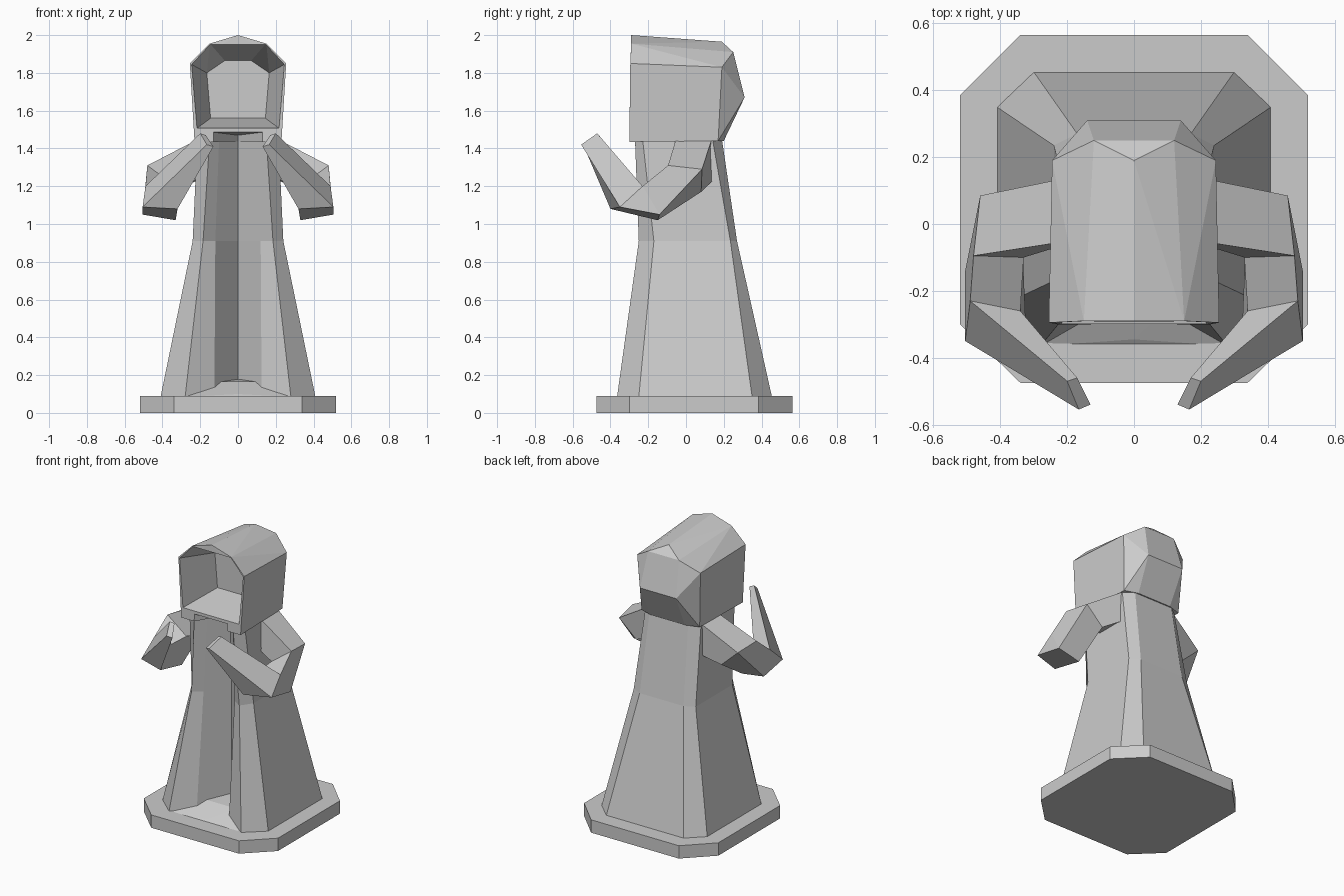
import bpy, bmesh

if "Cube" in bpy.data.objects:
    bpy.data.objects.remove(bpy.data.objects["Cube"])


def finish(name, bm):
    bmesh.ops.remove_doubles(bm, verts=bm.verts, dist=0.0005)
    bmesh.ops.recalc_face_normals(bm, faces=bm.faces)
    me = bpy.data.meshes.new(name)
    bm.to_mesh(me)
    bm.free()
    ob = bpy.data.objects.new(name, me)
    bpy.context.collection.objects.link(ob)
    return ob


def loft(name, rings):
    """Join matching closed rings of 3D points and cap both ends."""
    bm = bmesh.new()
    rows = [[bm.verts.new(p) for p in r] for r in rings]
    for a, b in zip(rows, rows[1:]):
        n = len(a)
        for i in range(n):
            j = (i + 1) % n
            bm.faces.new((a[i], a[j], b[j], b[i]))
    bm.faces.new(rows[0])
    bm.faces.new(rows[-1])
    return finish(name, bm)


def hull(name, half):
    """Convex hull of points mirrored across x = 0."""
    bm = bmesh.new()
    for x, y, z in half:
        bm.verts.new((x, y, z))
        if x:
            bm.verts.new((-x, y, z))
    res = bmesh.ops.convex_hull(bm, input=bm.verts)
    junk = {v for v in res["geom_interior"] + res["geom_unused"]
            if isinstance(v, bmesh.types.BMVert)}
    bmesh.ops.delete(bm, geom=list(junk), context='VERTS')
    bmesh.ops.dissolve_limit(bm, angle_limit=0.02, verts=bm.verts, edges=bm.edges)
    return finish(name, bm)


def ring(half, z):
    """Symmetric ring: the right half front to back, then its mirror."""
    left = [(-x, y) for x, y in reversed(half) if x]
    return [(x, y, z) for x, y in half + left]


def cut(ob, cutter):
    m = ob.modifiers.new("cut", 'BOOLEAN')
    m.operation = 'DIFFERENCE'
    m.solver = 'EXACT'
    m.object = cutter
    cutter.hide_render = True
    cutter.hide_viewport = True


# Plinth with chamfered corners
plinth = [(0.34, -0.475), (0.52, -0.30), (0.52, 0.385), (0.34, 0.565)]
loft("plinth", [ring(plinth, 0), ring(plinth, 0.09)])

# Robe with a deep front fold
loft("robe", [
    ring([(0, -0.07), (0.125, -0.28), (0.28, -0.365), (0.41, -0.25), (0.41, 0.35), (0.30, 0.455)], 0.085),
    ring([(0, -0.07), (0.12, -0.21), (0.185, -0.25), (0.24, -0.17), (0.24, 0.235), (0.17, 0.27)], 0.91),
    ring([(0, -0.09), (0.10, -0.20), (0.15, -0.27), (0.215, -0.23), (0.215, 0.14), (0.15, 0.19)], 1.45),
])

# Hem spilling out at the foot of the fold
hull("fold_hem", [(0.28, -0.365, 0.085), (0, -0.345, 0.1), (0.14, -0.22, 0.165),
                  (0, -0.05, 0.18), (0.14, -0.05, 0.085)])

# Hood, hollowed at the face and under the chin
hood = hull("hood", [
    (0, -0.29, 2.0), (0.15, -0.29, 1.955), (0.255, -0.295, 1.85), (0.23, -0.30, 1.435),
    (0, 0.19, 1.965), (0.12, 0.25, 1.91), (0.245, 0.19, 1.83), (0.14, 0.31, 1.67),
    (0.225, 0.17, 1.44), (0.13, 0.2, 1.44)])
cut(hood, hull("face_cutter", [
    (0.15, -0.31, 1.957), (0.25, -0.31, 1.847), (0.22, -0.31, 1.505),
    (0.07, -0.02, 1.865), (0.165, -0.02, 1.80), (0.145, -0.02, 1.56)]))
cut(hood, hull("chin_cutter", [
    (0.16, -0.35, 1.49), (0.16, -0.35, 1.38), (0, -0.09, 1.47), (0, -0.09, 1.38)]))

# Sleeves: shoulder, upper arm, elbow, forearm tip
arm = [
    [(0.19, -0.05, 1.46), (0.19, 0.14, 1.46), (0.2, 0.15, 1.24), (0.2, -0.06, 1.24)],
    [(0.48, -0.095, 1.31), (0.46, 0.085, 1.29), (0.33, 0.08, 1.17), (0.33, -0.1, 1.2)],
    [(0.49, -0.23, 1.2), (0.505, -0.14, 1.05), (0.33, -0.15, 1.02), (0.34, -0.26, 1.2)],
    [(0.49, -0.23, 1.2), (0.505, -0.35, 1.09), (0.32, -0.40, 1.08), (0.34, -0.26, 1.2)],
    [(0.2, -0.47, 1.48), (0.165, -0.555, 1.42), (0.13, -0.54, 1.41), (0.17, -0.46, 1.47)],
]
for side, s in (("right", 1), ("left", -1)):
    loft(side + "_sleeve", [[(s * x, y, z) for x, y, z in r] for r in arm])
